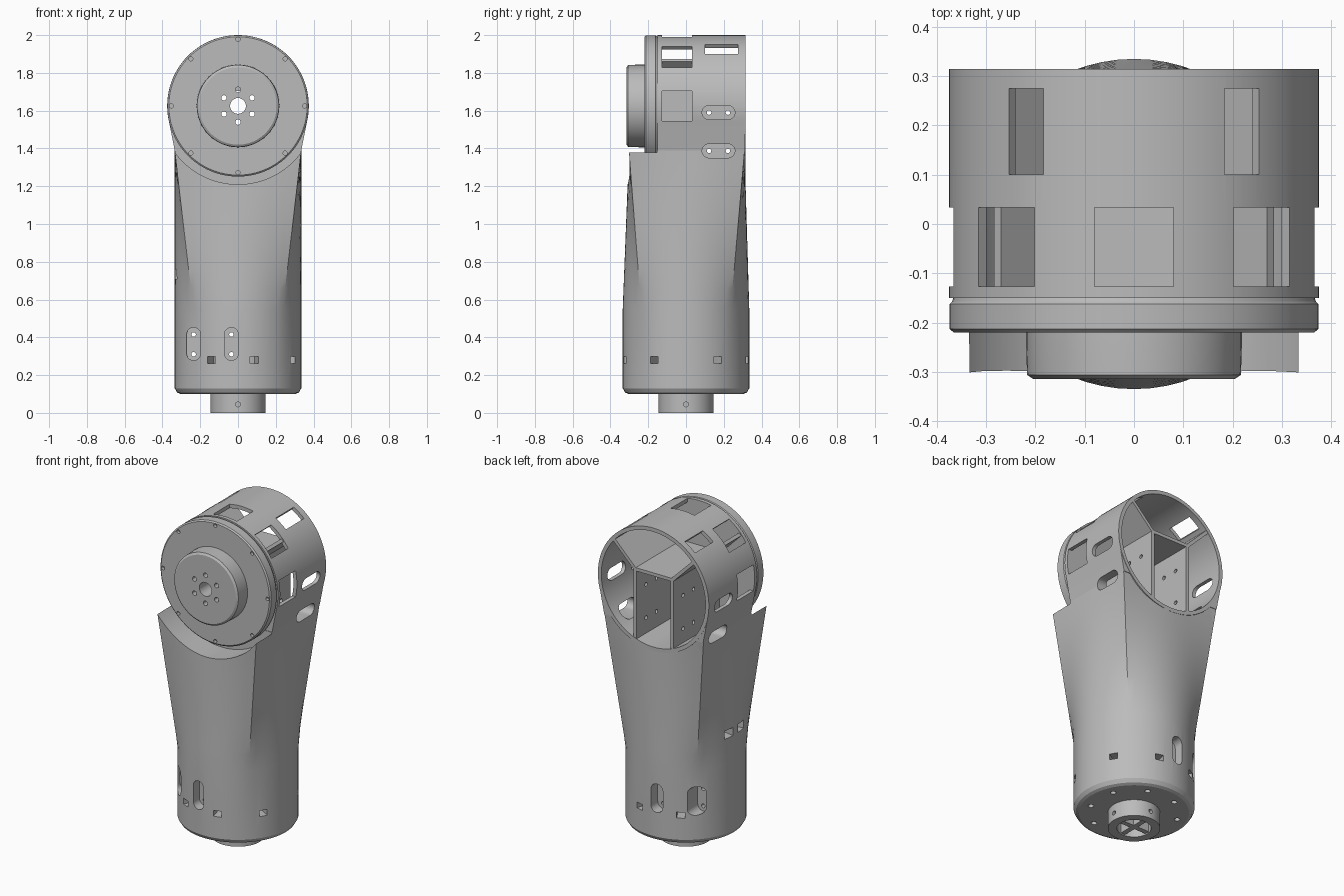
import bpy, bmesh, math
from mathutils import Vector, Matrix

if "Cube" in bpy.data.objects:
    bpy.data.objects.remove(bpy.data.objects["Cube"])

grey = bpy.data.materials.new("light grey")
grey.use_nodes = True
COLOUR = (0.5, 0.5, 0.5, 1)
grey.diffuse_color = COLOUR
grey.node_tree.nodes["Principled BSDF"].inputs["Base Color"].default_value = COLOUR

AXIS_Z = 1.625          # height of the joint axis
FRONT, BACK = -0.15, 0.315


def finish(name, bm):
    bmesh.ops.recalc_face_normals(bm, faces=bm.faces)
    mesh = bpy.data.meshes.new(name)
    bm.to_mesh(mesh)
    bm.free()
    mesh.materials.append(grey)
    ob = bpy.data.objects.new(name, mesh)
    bpy.context.collection.objects.link(ob)
    return ob


def hull(name, points):
    """Convex solid around the points."""
    bm = bmesh.new()
    for p in points:
        bm.verts.new(p)
    bmesh.ops.convex_hull(bm, input=bm.verts)
    bmesh.ops.dissolve_limit(bm, angle_limit=0.002, verts=bm.verts, edges=bm.edges)
    return finish(name, bm)


def ring(r, centre, axis, n):
    turn = Vector(axis).to_track_quat('Z', 'Y')
    return [Vector(centre) + turn @ Vector((r * math.cos(a), r * math.sin(a), 0))
            for a in (math.tau * i / n for i in range(n))]


def cylinder(name, r, a, b, n=64):
    axis = Vector(b) - Vector(a)
    return hull(name, ring(r, a, axis, n) + ring(r, b, axis, n))


def slot(r, a, b, depth):
    """Round-ended slot between centres a and b, pushed along depth."""
    pts = []
    for c in (a, b):
        for end in (Vector(c), Vector(c) + Vector(depth)):
            pts += ring(r, end, depth, 24)
    return hull("slot_cutter", pts)


def box(name, centre, size, turn=Matrix()):
    return hull(name, [Vector(centre) + turn @ Vector((x * size[0], y * size[1], z * size[2]))
                       for x in (-.5, .5) for y in (-.5, .5) for z in (-.5, .5)])


def boolean(target, tool, op='DIFFERENCE'):
    mod = target.modifiers.new("cut", 'BOOLEAN')
    mod.operation, mod.object, mod.solver = op, tool, 'EXACT'
    bpy.context.view_layer.objects.active = target
    bpy.ops.object.modifier_apply(modifier=mod.name)
    bpy.data.objects.remove(tool)


def lathe_y(name, profile, n=96):
    """Solid of revolution about the joint axis from (y, radius) pairs."""
    bm = bmesh.new()
    rings = [[bm.verts.new(p) for p in ring(r, (0, y, AXIS_Z), (0, 1, 0), n)] for y, r in profile]
    for lo, hi in zip(rings, rings[1:]):
        for i in range(n):
            bm.faces.new((lo[i], lo[(i + 1) % n], hi[(i + 1) % n], hi[i]))
    bm.faces.new(rings[0])
    bm.faces.new(rings[-1])
    return finish(name, bm)


# Arm housing: round at the foot, blending to a square top
bm = bmesh.new()
N = 64
levels = [(.1, .305, 0), (.108, .322, 0), (.13, .335, 0), (.55, .335, 0)]
levels += [(.55 + .84 * k / 8, .335, k / 8) for k in range(1, 9)]
rings = []
for z, r, t in levels:
    loop = []
    for i in range(N):
        c, s = math.cos(math.tau * i / N), math.sin(math.tau * i / N)
        m = max(abs(c), abs(s))
        square = Vector((.335 * c / m, (.31 if s > 0 else .302) * s / m, z))
        loop.append(bm.verts.new(Vector((r * c, r * s, z)).lerp(square, t)))
    rings.append(loop)
for lo, hi in zip(rings, rings[1:]):
    for i in range(N):
        bm.faces.new((lo[i], lo[(i + 1) % N], hi[(i + 1) % N], hi[i]))
bm.faces.new(rings[0])
bm.faces.new(rings[-1])
housing = finish("arm_housing", bm)

# Joint drum with its flared cheeks, front clearance and open back
cheeks = hull("cheeks", [(s * x, y, z) for s in (-1, 1) for y in (FRONT, BACK - .002)
                         for x, z in ((.334, 1.385), (.365, 1.54))])
boolean(housing, cheeks, 'UNION')
boolean(housing, cylinder("clearance", .415, (0, -.6, AXIS_Z), (0, FRONT - .003, AXIS_Z), 96))
boolean(housing, cylinder("drum", .375, (0, FRONT, AXIS_Z), (0, BACK, AXIS_Z), 96), 'UNION')
boolean(housing, cylinder("cavity", .352, (0, -.13, AXIS_Z), (0, .5, AXIS_Z), 96))


def drum_window(angle, y0, y1, width):
    turn = Matrix.Rotation(math.radians(angle), 4, 'Y')
    centre = Vector((0, (y0 + y1) / 2, AXIS_Z)) + turn @ Vector((0, 0, .37))
    boolean(housing, box("window", centre, (width, y1 - y0, .12), turn))


for angle in (-90, -45, 0, 45, 90):
    drum_window(angle, -.127, .033, .16)
for angle in (-36, 36):
    drum_window(angle, .1, .275, .086)
for side in (-1, 1):
    for z in (1.59, 1.387):
        boolean(housing, slot(.037, (side * .22, .122, z), (side * .22, .222, z), (side * .3, 0, 0)))

# Foot slots with screw holes, square vents and cable windows
for x, y_in in ((-.235, .17), (-.035, .27)):
    for side in (-1, 1):
        boolean(housing, slot(.037, (x, side * y_in, .315), (x, side * y_in, .415), (0, side * .3, 0)))
    for z in (.31, .415):
        boolean(housing, cylinder("hole", .012, (x, -.5, z), (x, .5, z), 16))


def foot_vent(angle, z, w, h):
    turn = Matrix.Rotation(math.radians(angle), 4, 'Z')
    boolean(housing, box("vent", turn @ Vector((0, -.32, z)), (w, .14, h), turn))


for angle in (-25, 15, 60, 120, 165, 210):
    foot_vent(angle, .28, .046, .036)
for angle in (-80, -100):
    foot_vent(angle, .735, .07, .05)
for i in range(8):
    a = math.tau * (i + .5) / 8
    x, y = .25 * math.cos(a), .25 * math.sin(a)
    boolean(housing, cylinder("hole", .016, (x, y, .05), (x, y, .16), 16))

# Bottom spigot: hollow ring with a cross inside
spigot = cylinder("bottom_spigot", .145, (0, 0, 0), (0, 0, .11))
boolean(spigot, cylinder("bore", .095, (0, 0, -.1), (0, 0, .09), 48))
for d in ((1, 0), (0, 1)):
    for s in (-1, 1):
        boolean(spigot, cylinder("hole", .013, (s * .08 * d[0], s * .08 * d[1], .045),
                                 (s * .2 * d[0], s * .2 * d[1], .045), 16))
box("spigot_cross_x", (0, 0, .05), (.2, .03, .085))
box("spigot_cross_y", (0, 0, .05), (.03, .2, .085))

# Front flange and stepped hub
flange = lathe_y("front_flange", [(-.22, .366), (-.213, .374), (-.162, .374), (-.157, .369), (-.13, .36)])
hub = lathe_y("front_hub", [(-.314, .205), (-.306, .217), (-.24, .219), (-.215, .219)], 48)
for i in range(8):
    a = math.tau * i / 8
    x, z = .353 * math.cos(a), AXIS_Z + .353 * math.sin(a)
    boolean(flange, cylinder("hole", .011, (x, -.3, z), (x, -.2, z), 16))
bores = [(0, 0, .042)] + [(.086 * math.cos(a), .086 * math.sin(a), .014)
                          for a in (math.radians(30 + 60 * i) for i in range(6))]
for part in (flange, hub, housing):
    for x, z, r in bores:
        y_end = -.1
        boolean(part, cylinder("bore", r, (x, -.4, AXIS_Z + z), (x, y_end, AXIS_Z + z), 24))

# Inner frame: two walls, a shelf and two diagonal ribs
SHELF = AXIS_Z + .09
DEPTH, MID = .443, .0915
box("frame_shelf", (0, MID, SHELF), (.27, DEPTH, .02))
for side, label in ((-1, "right"), (1, "left")):
    wall = box("frame_wall_" + label, (side * .125, MID, SHELF - .215), (.022, DEPTH, .43))
    for y in (.122, .222):
        for z in (1.59, 1.387):
            boolean(wall, cylinder("hole", .012, (side * .05, y, z), (side * .2, y, z), 16))
    box("frame_rib_" + label, (side * .2, MID, SHELF + .075), (.02, DEPTH, .218),
        Matrix.Rotation(side * math.radians(45), 4, 'Y'))

# Smooth round surfaces, keep hard edges
bpy.ops.object.select_all(action='DESELECT')
for ob in bpy.context.collection.objects:
    if ob.type == 'MESH' and ob.data.materials and ob.data.materials[0] == grey:
        ob.select_set(True)
        bpy.context.view_layer.objects.active = ob
bpy.ops.object.shade_smooth_by_angle(angle=math.radians(25))
